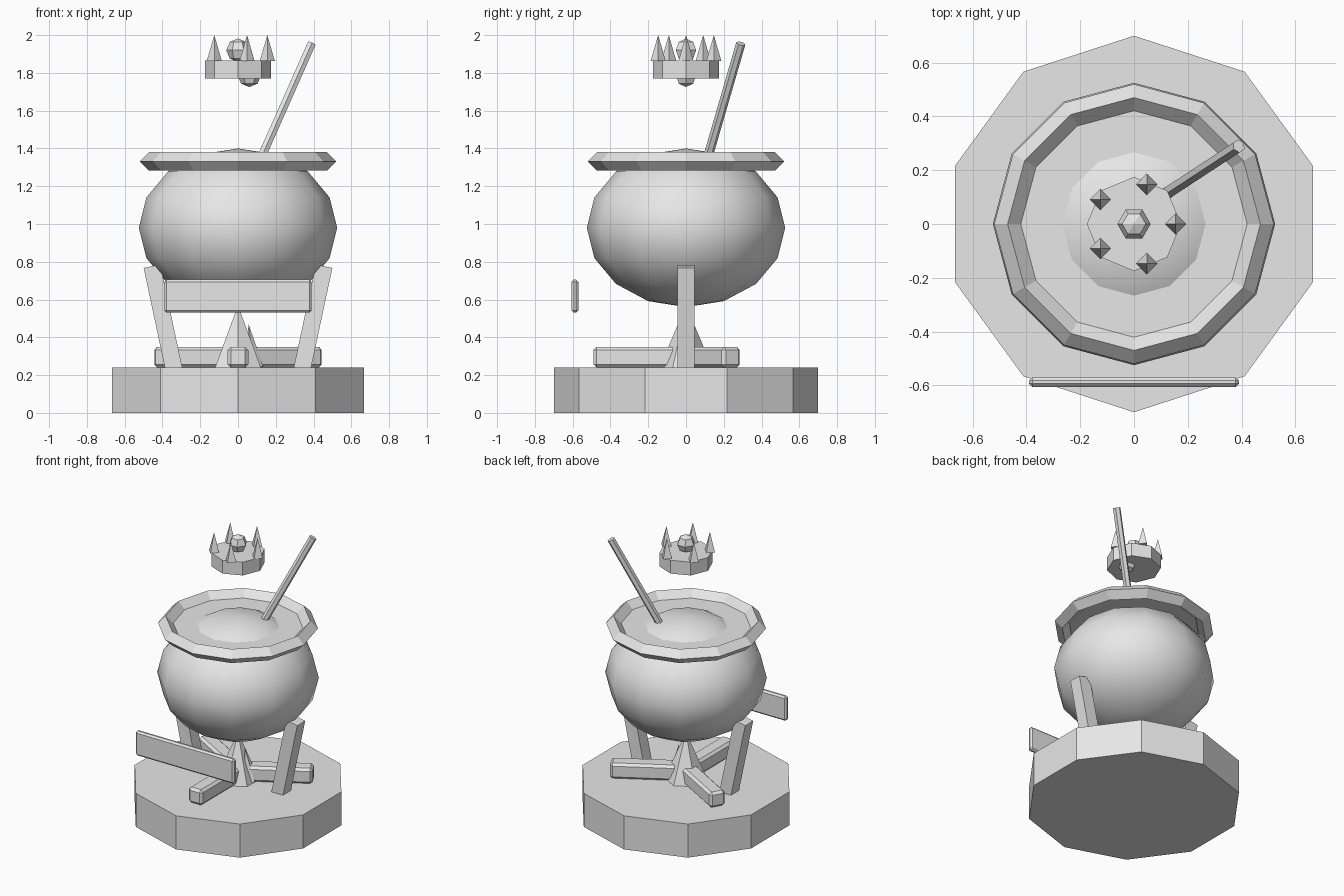
import bpy
from math import pi, sin, cos, radians
from mathutils import Vector

cube = bpy.data.objects.get("Cube")
if cube:
    bpy.data.objects.remove(cube, do_unlink=True)

grey = bpy.data.materials.new("plain grey")
grey.use_nodes = True
COLOUR = (0.8, 0.8, 0.8, 1)
grey.diffuse_color = COLOUR
for node in grey.node_tree.nodes:
    if node.type == "BSDF_PRINCIPLED":
        node.inputs["Base Color"].default_value = COLOUR


def finish(name, smooth=False):
    ob = bpy.context.object
    ob.name = name
    ob.data.materials.append(grey)
    for face in ob.data.polygons:
        face.use_smooth = smooth
    return ob


def prism(name, sides, radius, low, high):
    bpy.ops.mesh.primitive_cylinder_add(
        vertices=sides, radius=radius, depth=high - low, location=(0, 0, (low + high) / 2))
    return finish(name)


def spike(name, sides, radius, base, height, tilt=(0, 0, 0)):
    x, y, z = base
    bpy.ops.mesh.primitive_cone_add(
        vertices=sides, radius1=radius, radius2=0, depth=height,
        location=(x, y, z + height / 2), rotation=tilt)
    return finish(name)


def ball(name, segments, rings, radius, location, smooth=False):
    bpy.ops.mesh.primitive_uv_sphere_add(
        segments=segments, ring_count=rings, radius=radius, location=location)
    return finish(name, smooth)


def box(name, size, location, rotation=(0, 0, 0), bevel=0):
    bpy.ops.mesh.primitive_cube_add(size=1, location=location, rotation=rotation)
    ob = finish(name)
    for v in ob.data.vertices:
        v.co = Vector(a * b for a, b in zip(v.co, size))
    if bevel:
        mod = ob.modifiers.new("bevel", "BEVEL")
        mod.width = bevel
        mod.segments = 1
    return ob


# Ground slab
prism("ground_slab", 10, 0.7, 0, 0.24)

# Cauldron bowl, rim and contents
bowl = ball("cauldron_bowl", 12, 8, 0.525, (0, 0, 0.98), smooth=True)
bowl.scale.z = 0.8
bpy.ops.mesh.primitive_torus_add(
    major_segments=12, minor_segments=4, major_radius=0.47, minor_radius=0.05,
    location=(0, 0, 1.332))
finish("cauldron_rim")
prism("brew_surface", 12, 0.425, 1.32, 1.333)

# Two leaning supports
for side, label in ((1, "left"), (-1, "right")):
    box(label + "_support", (0.09, 0.09, 0.58), (side * 0.395, 0, 0.493),
        (0, side * 0.21, 0))

# Firewood, three logs around the fire
for i in range(3):
    a = radians(-90 + 120 * i)
    box("log_%d" % (i + 1), (0.45, 0.11, 0.11),
        (0.265 * cos(a), 0.265 * sin(a), 0.295), (0, 0, a), bevel=0.017)

# Fire
spike("flame", 6, 0.14, (0, 0, 0.24), 0.33)
spike("side_flame", 4, 0.05, (0.07, 0, 0.24), 0.23, (0, -0.12, 0))

# Hanging sign board
box("sign_board", (0.78, 0.036, 0.175), (0, -0.588, 0.618), bevel=0.012)

# Stirring stick
start, end = Vector((0.1, 0.1, 1.3)), Vector((0.39, 0.29, 1.955))
axis = end - start
bpy.ops.mesh.primitive_cylinder_add(
    vertices=6, radius=0.025, depth=axis.length, location=(start + end) / 2,
    rotation=axis.to_track_quat("Z", "Y").to_euler())
finish("stirring_stick")

# Floating crown with points and gems
prism("crown_band", 8, 0.175, 1.77, 1.865)
for i in range(5):
    a = 2 * pi * i / 5
    spike("crown_point_%d" % (i + 1), 4, 0.04,
          (0.155 * cos(a), 0.155 * sin(a), 1.863), 0.137)
for name, place in (("top_gem", (0, 0, 1.92)), ("lower_gem", (0.06, 0, 1.787))):
    gem = ball(name, 6, 4, 0.062, place)
    gem.rotation_euler.z = pi / 2
